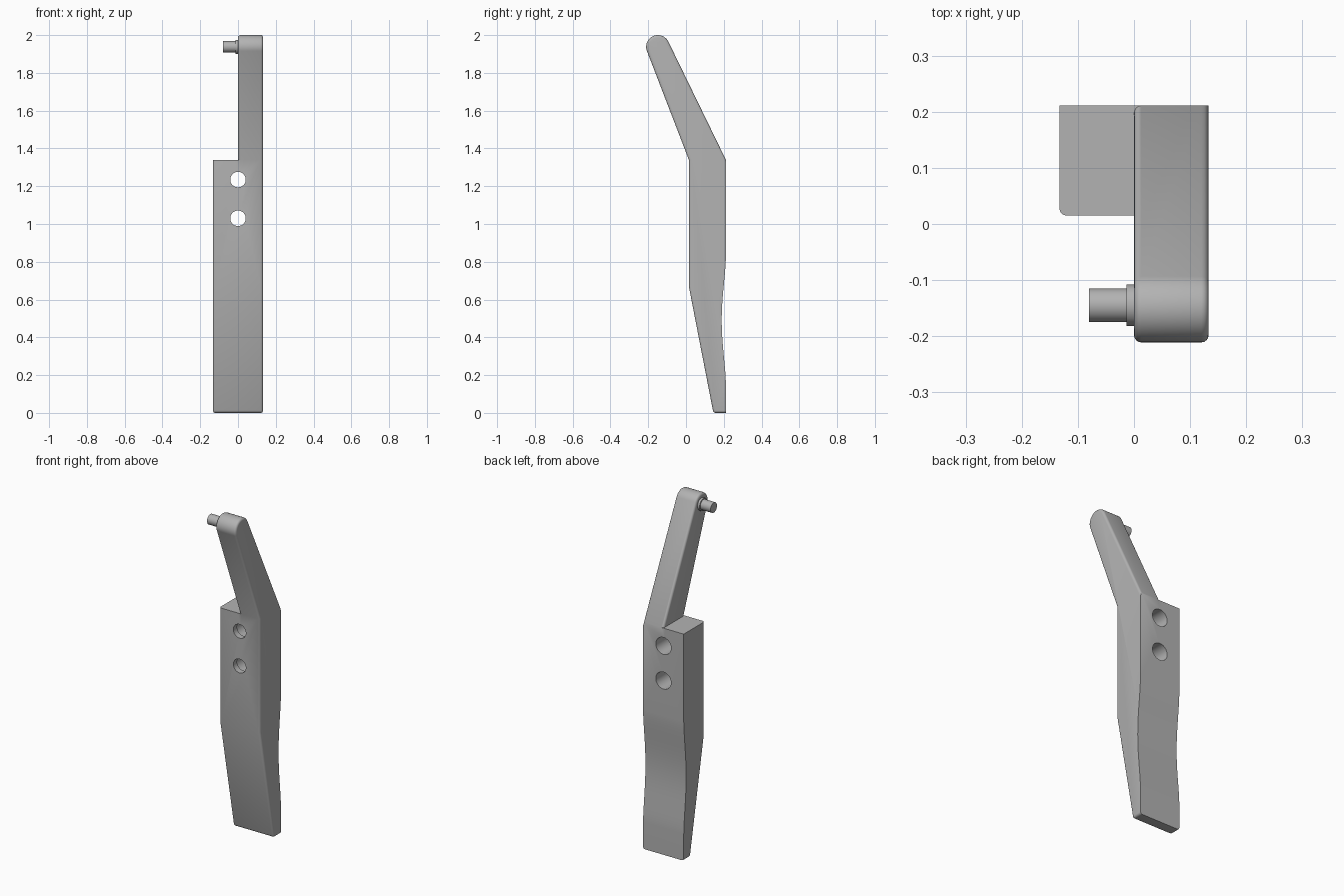
import bpy, bmesh, math
from mathutils import Matrix

cube = bpy.data.objects.get("Cube")
if cube:
    bpy.data.objects.remove(cube, do_unlink=True)

HALF_W, LEDGE, FRONT, BACK = 0.133, 1.34, 0.015, 0.211
PIN_Y, PIN_Z, TIP_R = -0.149, 1.938, 0.062

grey = bpy.data.materials.new("mid_grey")
grey.use_nodes = True
colour = (0.45, 0.45, 0.45, 1)
grey.diffuse_color = colour
grey.node_tree.nodes["Principled BSDF"].inputs["Base Color"].default_value = colour


def finish(bm, name):
    bmesh.ops.recalc_face_normals(bm, faces=bm.faces)
    mesh = bpy.data.meshes.new(name)
    bm.to_mesh(mesh)
    bm.free()
    mesh.materials.append(grey)
    obj = bpy.data.objects.new(name, mesh)
    bpy.context.collection.objects.link(obj)
    return obj


def box(name, lo, hi):
    bm = bmesh.new()
    bmesh.ops.create_cube(bm, size=1)
    for v in bm.verts:
        v.co = [lo[i] if v.co[i] < 0 else hi[i] for i in range(3)]
    return finish(bm, name)


def cylinder(name, axis, start, end, radius, centre, sides=48):
    """Cylinder between two coordinates on the x or y axis."""
    bm = bmesh.new()
    turn = Matrix.Rotation(math.pi / 2, 4, "Y" if axis == 0 else "X")
    middle = list(centre)
    middle[axis] = (start + end) / 2
    bmesh.ops.create_cone(bm, cap_ends=True, segments=sides, radius1=radius,
                          radius2=radius, depth=abs(end - start),
                          matrix=Matrix.Translation(middle) @ turn)
    return finish(bm, name)


def cut(target, cutter):
    mod = target.modifiers.new("cut", "BOOLEAN")
    mod.operation, mod.solver, mod.object = "DIFFERENCE", "EXACT", cutter
    deps = bpy.context.evaluated_depsgraph_get()
    mesh = bpy.data.meshes.new_from_object(target.evaluated_get(deps))
    target.modifiers.clear()
    target.data = mesh
    bpy.data.objects.remove(cutter, do_unlink=True)


def tangent_angle(y, z, side):
    dy, dz = y - PIN_Y, z - PIN_Z
    return math.atan2(dz, dy) + side * math.acos(TIP_R / math.hypot(dy, dz))


# Side profile: bottom, hollowed back, rounded tip, front
profile = [(0.145, 0), (BACK, 0)]
for i in range(25):
    t = i / 24
    profile.append((BACK - 0.022 * math.sin(math.pi * t) ** 1.5, 0.16 + 0.66 * t))
profile.append((BACK, LEDGE))
a0 = tangent_angle(BACK, LEDGE, 1)
a1 = tangent_angle(FRONT, LEDGE, -1) + 2 * math.pi
for i in range(25):
    a = a0 + (a1 - a0) * i / 24
    profile.append((PIN_Y + TIP_R * math.cos(a), PIN_Z + TIP_R * math.sin(a)))
profile += [(FRONT, LEDGE), (FRONT, 0.67)]

bm = bmesh.new()
face = bm.faces.new([bm.verts.new((-HALF_W, y, z)) for y, z in profile])
new = bmesh.ops.extrude_face_region(bm, geom=[face])["geom"]
bmesh.ops.translate(bm, vec=(2 * HALF_W, 0, 0),
                    verts=[g for g in new if isinstance(g, bmesh.types.BMVert)])
lever = finish(bm, "lever_body")

# Narrow the upper arm to one side
cut(lever, box("arm_cutter", (-0.5, -0.6, LEDGE), (0, 0.6, 2.5)))

# Round the front, bottom and arm edges, leaving the lower back edges sharp
bm = bmesh.new()
bm.from_mesh(lever.data)
rounded = []
for e in bm.edges:
    if len(e.link_faces) != 2:
        continue
    sides = [abs(f.normal.x) > 0.9 for f in e.link_faces]
    mid = (e.verts[0].co + e.verts[1].co) / 2
    span = abs(e.verts[0].co.x - e.verts[1].co.x)
    on_ledge = all(abs(v.co.z - LEDGE) < 0.001 for v in e.verts)
    lower_back = mid.z < LEDGE and mid.y > 0.185
    bottom_front = mid.z < 0.001 and mid.y < 0.15 and span > 0.1
    if (sides[0] != sides[1] and not on_ledge and not lower_back) or bottom_front:
        rounded.append(e)
bmesh.ops.bevel(bm, geom=rounded, offset=0.013, segments=4, profile=0.5,
                affect="EDGES", clamp_overlap=True)
bm.to_mesh(lever.data)
bm.free()

# Stepped mounting holes: narrow at the front, wider behind
for z in (1.03, 1.235):
    cut(lever, cylinder("hole_cutter", 1, -0.1, 0.4, 0.041, (0, 0, z)))
    cut(lever, cylinder("bore_cutter", 1, 0.05, 0.4, 0.05, (0, 0, z)))

# Pivot pin with its collar
collar = cylinder("pin_collar", 0, -0.013, 0.01, 0.037, (0, PIN_Y + 0.004, PIN_Z))
pin = cylinder("pivot_pin", 0, -0.08, 0.01, 0.03, (0, PIN_Y + 0.004, PIN_Z))

bpy.ops.object.select_all(action="DESELECT")
for obj in (lever, collar, pin):
    obj.select_set(True)
bpy.context.view_layer.objects.active = lever
bpy.ops.object.shade_smooth_by_angle(angle=math.radians(30))
